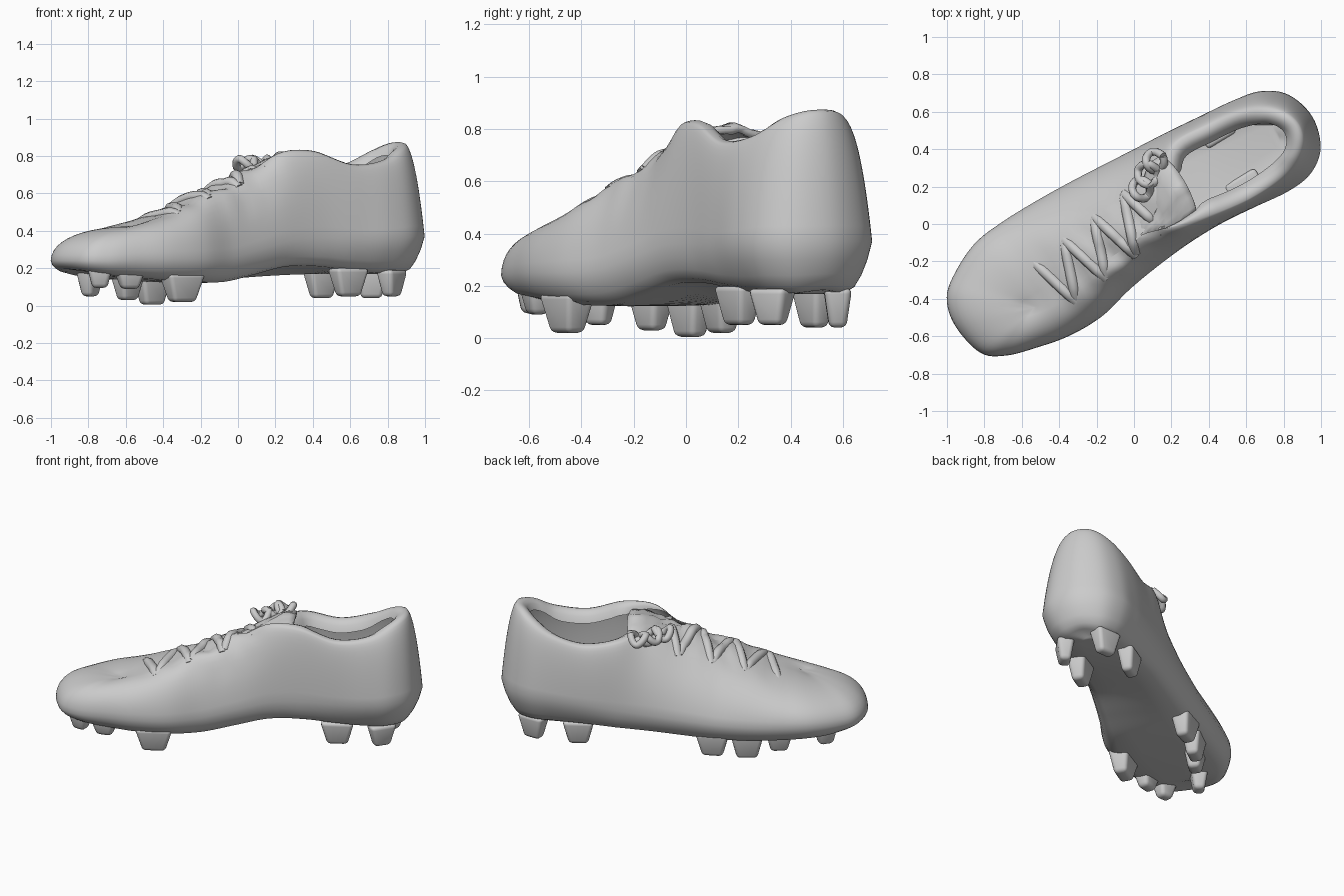
import bpy, bmesh, math
from mathutils import Vector, Matrix, noise
from mathutils.bvhtree import BVHTree

if "Cube" in bpy.data.objects:
    bpy.data.objects.remove(bpy.data.objects["Cube"])

ANGLE = math.radians(31)          # the boot lies diagonally in plan
TURN = Matrix.Rotation(ANGLE, 4, 'Z')

# Stations from toe to heel: along, lateral edge, medial edge
OUTLINE = [(-1.10, .03, .03), (-1.06, .18, -.165), (-.95, .272, -.25), (-.78, .35, -.30),
           (-.6, .372, -.335), (-.4, .375, -.335), (-.2, .369, -.288), (0, .357, -.258),
           (.2, .343, -.24), (.4, .33, -.238), (.6, .312, -.255), (.8, .292, -.275),
           (.95, .258, -.255), (1.065, .165, -.165), (1.113, 0, 0)]
# Crest and collar rim: along, lateral, medial, lateral height, medial height
RIM = [(-.69, -.11, -.11, .425, .425), (-.69, -.11, -.11, .425, .425), (-.68, -.11, -.11, .43, .43),
       (-.64, -.12, -.12, .45, .45), (-.54, -.12, -.12, .485, .485), (-.38, -.11, -.11, .56, .56),
       (-.2, -.09, -.09, .63, .63), (0, -.07, -.07, .71, .71), (.2, .05, -.13, .77, .815),
       (.38, .24, -.17, .745, .82), (.6, .245, -.2, .705, .75), (.8, .22, -.19, .755, .77),
       (.93, .16, -.145, .82, .83), (1.0, .085, -.08, .86, .86), (1.025, 0, 0, .868, .868)]
SOLE_Z = [.19, .18, .165, .15, .135, .125, .125, .14, .155, .165, .17, .17, .17, .17, .18]
BELLY_Z = [.24, .24, .24, .25, .25, .25, .26, .28, .3, .32, .34, .36, .37, .37, .37]


def finish(bm, name, smooth=True):
    bmesh.ops.recalc_face_normals(bm, faces=bm.faces)
    me = bpy.data.meshes.new(name)
    bm.to_mesh(me)
    bm.free()
    for p in me.polygons:
        p.use_smooth = smooth
    ob = bpy.data.objects.new(name, me)
    ob.matrix_world = TURN
    bpy.context.collection.objects.link(ob)
    return ob


def spline(pts, steps):
    """Closed Catmull-Rom through tuples of any size."""
    out, n = [], len(pts)
    for i in range(n):
        a, b, c, d = (pts[(i + j) % n] for j in (-1, 0, 1, 2))
        for s in range(steps):
            t = s / steps
            out.append([.5 * (2 * q + (r - p) * t + (2 * p - 5 * q + 4 * r - w) * t * t
                              + (3 * q - p - 3 * r + w) * t ** 3)
                        for p, q, r, w in zip(a, b, c, d)])
    return out


def clamp(x, lo=0.0, hi=1.0):
    return max(lo, min(hi, x))


def ring_point(i, side):
    o, r = OUTLINE[i], RIM[i]
    # the medial arch is lifted
    arch = .06 * max(0, 1 - abs(o[0] - .27) / .45) if side else 0
    return (o[0], o[1 + side], r[0], r[1 + side], r[3 + side], BELLY_Z[i] + arch, SOLE_Z[i] + arch)


def column(p):
    """One strip of the boot from under the sole, up the wall and over the collar."""
    u, v, ut, vt, zt, zb, zs = p
    cu, cv = clamp(u, -.85, .85), .03
    heel = .12 * clamp((u - .4) / .4)
    col = []
    for k, m in ((.35, 0), (.7, .02), (.83, .13), (.91, .35), (.97, .65)):
        k -= heel * (1 - m)
        col.append(Vector((cu + (u - cu) * k, cv + (v - cv) * k, zs + (zb - zs) * m)))
    bulge = .05 + .25 * clamp((u + .7) / .5) + .45 * clamp((u - .6) / .4)
    power = .88 + .12 * clamp((u + .6) / .4)
    for j in range(13):
        s = j / 12
        c, d = max(0, math.cos(s * math.pi / 2)), math.sin(s * math.pi / 2)
        h = (1 - bulge) * (1 - c ** power) + bulge * s
        rise = d ** power * (1 - .5 * max(0, bulge - .3)) + s * .5 * max(0, bulge - .3)
        q = Vector((u + (ut - u) * h, v + (vt - v) * h, zb + (zt - zb) * rise))
        # creased leather around the laces
        crease = clamp(1 - abs(q.x + .15) / .5) * clamp(1 - abs(q.y + .03) / .25)
        q.z += .06 * crease * noise.noise(q * 9)
        col.append(q)
    wide = clamp((ut - .12) / .2)
    inward = Vector((clamp(ut, .45, .75) - ut, .02 - vt, 0))
    inward = inward.normalized() * wide if inward.length > 1e-4 else inward
    top = col[-1].copy()
    # padded lip that ends inside; the shell itself is hollow
    for d, dz in ((.02, .006), (.045, -.004), (.068, -.025), (.085, -.065)):
        col.append(top + inward * d + Vector((0, 0, dz * wide)))
    return col


# Upper with sole and collar lip
n = len(OUTLINE)
loop = [ring_point(i, 0) for i in range(n)] + [ring_point(i, 1) for i in range(n - 2, 0, -1)]
cols = [column(p) for p in spline(loop, 6)]
bm = bmesh.new()
grid = [[bm.verts.new(q) for q in c] for c in cols]
half = len(grid) // 2
for a, b in zip(grid, grid[1:] + grid[:1]):
    for j in range(len(a) - 1):
        bm.faces.new((a[j], b[j], b[j + 1], a[j + 1]))
# sole bottom bridges both sides
for i in range(half):
    a, b = grid[i][0], grid[i + 1][0]
    c, d = grid[-(i + 1) % len(grid)][0], grid[-i % len(grid)][0]
    quad = list(dict.fromkeys((a, b, c, d)))
    if len(quad) > 2:
        bm.faces.new(quad)
bmesh.ops.remove_doubles(bm, verts=bm.verts, dist=.0005)
bm.normal_update()
tree = BVHTree.FromBMesh(bm)
finish(bm, "boot_upper")


def surface_z(u, v):
    hit = tree.ray_cast(Vector((u, v, 2)), Vector((0, 0, -1)))[0]
    return hit.z if hit and hit.z > .4 else .7


def tube(name, pts, radius):
    cu = bpy.data.curves.new(name, 'CURVE')
    cu.dimensions = '3D'
    cu.bevel_depth, cu.bevel_resolution, cu.resolution_u = radius, 2, 5
    cu.use_fill_caps = True
    sp = cu.splines.new('NURBS')
    sp.points.add(len(pts) - 1)
    for p, q in zip(sp.points, pts):
        p.co = (*q, 1)
    sp.use_endpoint_u = True
    sp.order_u = 3
    ob = bpy.data.objects.new(name, cu)
    ob.matrix_world = TURN
    bpy.context.collection.objects.link(ob)


# Tongue closing the throat in front of the opening
bm = bmesh.new()
rows = []
for i in range(11):
    u = -.03 + .38 * i / 10
    spread = .05 + .13 * clamp(i / 7)
    mid = -.06 + .12 * clamp(i / 8)
    rows.append([])
    for j in range(13):
        t = j / 6 - 1
        z = .69 + .12 * clamp(i / 8) - .05 * t * t + .02 * noise.noise(Vector((u * 12, t * 3, 0)))
        rows[-1].append(bm.verts.new((u - .03 * t * t * i / 10, mid + spread * t, z - .03 * t)))
for a, b in zip(rows, rows[1:]):
    for j in range(12):
        bm.faces.new((a[j], a[j + 1], b[j + 1], b[j]))
tongue = finish(bm, "tongue")
sol = tongue.modifiers.new("thickness", 'SOLIDIFY')
sol.thickness = .03

# Soft lace folds crossing the throat, half sunk into the leather
for i in range(7):
    u0 = -.52 + i * .1
    pts = []
    for k in range(9):
        t = k / 4 - 1
        u = u0 + (.05 if i % 2 else -.04) * t
        v = -.05 + .012 * i + .14 * t
        pts.append((u, v, surface_z(u, v) - .008 - .022 * abs(t) ** 3))
    tube(f"lace_fold_{i + 1}", pts, .03)

# Loose lace knot on the lateral eyelet edge
for i, (u, v, r) in enumerate(((.2, .19, .055), (.13, .14, .05), (.27, .23, .05))):
    pts = [(u + r * math.cos(a), v + r * 1.1 * math.sin(a), .76 + .03 * math.sin(a * 2 + i))
           for a in (k * math.tau / 9 for k in range(10))]
    tube(f"lace_loop_{i + 1}", pts, .022)


def stud(name, u, v, z, length, width, spin, top):
    bm = bmesh.new()
    bmesh.ops.create_cube(bm, size=1)
    height = top - z
    for w in bm.verts:
        s = .72 if w.co.z < 0 else 1.2
        w.co = Vector((w.co.x * length * s, w.co.y * width * s, z + (w.co.z + .5) * height))
    bmesh.ops.bevel(bm, geom=bm.edges[:], offset=.022, segments=3, profile=.5, affect='EDGES')
    bmesh.ops.rotate(bm, verts=bm.verts, matrix=Matrix.Rotation(math.radians(spin), 3, 'Z'))
    bmesh.ops.translate(bm, verts=bm.verts, vec=(u, v, 0))
    finish(bm, name)


# Studs: along, across, bottom height, length, width, spin, top height
FRONT = [(-.94, -.13, .095, .11, .09, -30, .2), (-.85, .12, .05, .12, .09, 25, .19),
         (-.79, -.19, .09, .13, .09, -15, .19), (-.574, .19, .03, .14, .10, 10, .17),
         (-.49, -.235, .02, .19, .11, 0, .17), (-.386, .25, .005, .17, .10, 5, .17),
         (-.18, .265, .02, .17, .10, -5, .17)]
HEEL = [(.61, -.13, .05, .17, .10, 0, .2), (.875, -.14, .05, .14, .09, 25, .19),
        (.635, .19, .04, .16, .09, 0, .19), (.91, .13, .04, .15, .09, -30, .19)]
for label, studs in (("front", FRONT), ("heel", HEEL)):
    for i, s in enumerate(studs):
        stud(f"{label}_stud_{i + 1}", *s)
